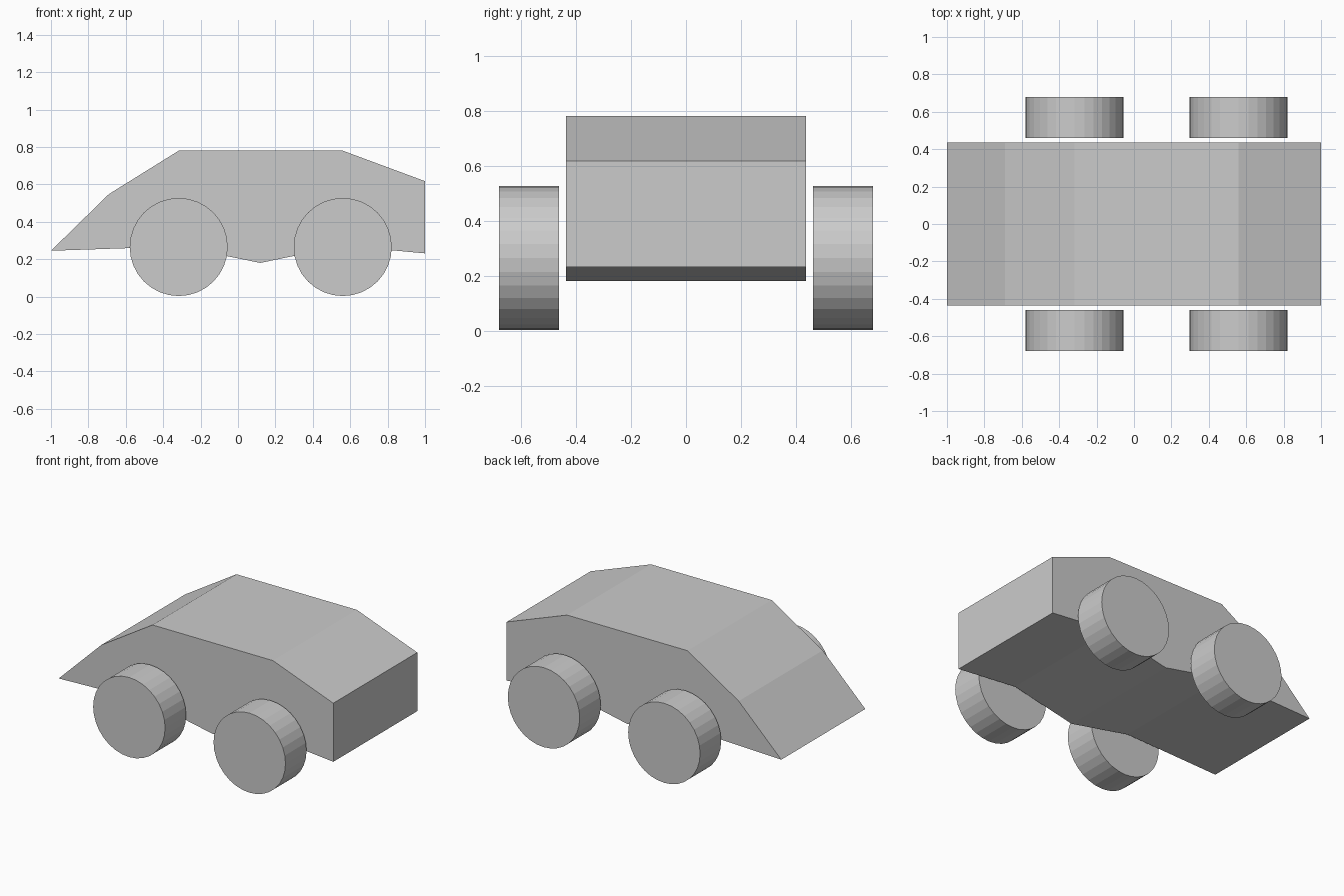
import bpy, bmesh, math

if "Cube" in bpy.data.objects:
    bpy.data.objects.remove(bpy.data.objects["Cube"])

HALF_WIDTH = 0.437
WHEEL_X = (-0.317, 0.56)
WHEEL_RADIUS, WHEEL_Z = 0.262, 0.265
WHEEL_INNER, WHEEL_OUTER = 0.461, 0.68

# Side outline of the car (x, z), from the nose over the roof and back underneath
PROFILE = [(-1, 0.245), (-0.69, 0.548), (-0.317, 0.78), (0.56, 0.78),
           (1, 0.617), (1, 0.231), (0.56, 0.272), (0.12, 0.18), (-0.317, 0.268)]


def extrude_profile(name, points, y0, y1):
    """Extrude an x-z outline from y0 to y1 into a closed solid."""
    bm = bmesh.new()
    face = bm.faces.new([bm.verts.new((x, y0, z)) for x, z in points])
    result = bmesh.ops.extrude_face_region(bm, geom=[face], use_keep_orig=True)
    verts = [v for v in result["geom"] if isinstance(v, bmesh.types.BMVert)]
    bmesh.ops.translate(bm, vec=(0, y1 - y0, 0), verts=verts)
    bmesh.ops.recalc_face_normals(bm, faces=bm.faces)
    mesh = bpy.data.meshes.new(name)
    bm.to_mesh(mesh)
    bm.free()
    obj = bpy.data.objects.new(name, mesh)
    bpy.context.collection.objects.link(obj)
    return obj


def add_wheel(name, x, side):
    """A 32-sided disc with its axis across the car."""
    bpy.ops.mesh.primitive_cylinder_add(
        vertices=32, radius=WHEEL_RADIUS, depth=WHEEL_OUTER - WHEEL_INNER,
        location=(x, side * (WHEEL_INNER + WHEEL_OUTER) / 2, WHEEL_Z),
        rotation=(math.pi / 2, 0, 0))
    bpy.context.object.name = name


# Body
extrude_profile("car_body", PROFILE, -HALF_WIDTH, HALF_WIDTH)

# Wheels
for end, x in zip(("nose", "tail"), WHEEL_X):
    for side_name, side in (("near", -1), ("far", 1)):
        add_wheel(f"{end}_wheel_{side_name}", x, side)
